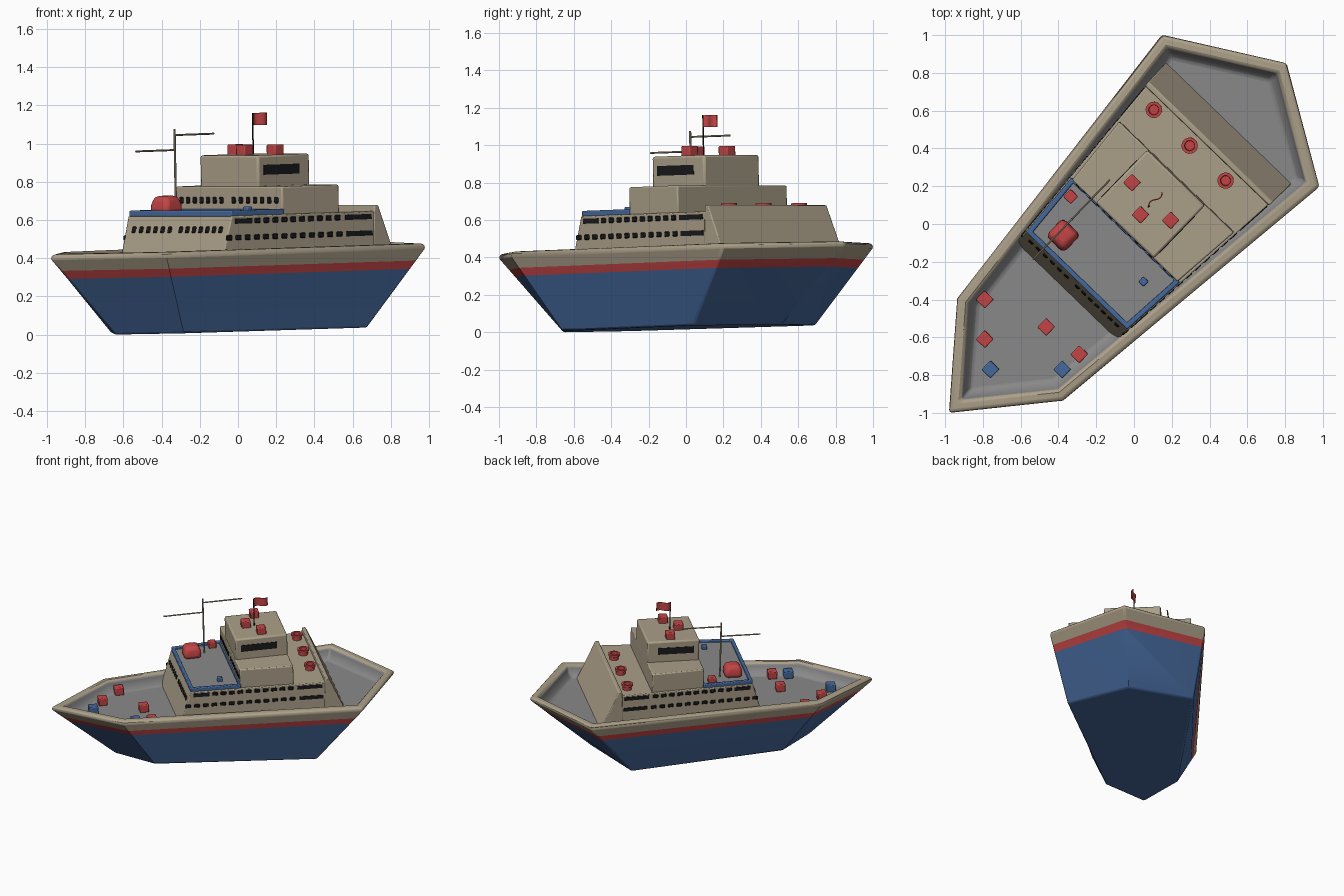
import bpy, bmesh, math
from mathutils import Matrix, Vector

if "Cube" in bpy.data.objects:
    bpy.data.objects.remove(bpy.data.objects["Cube"])

# Ship frame: x = aft, y = port, z = up; then trimmed by the bow and turned diagonally
YAW = math.radians(46)
U, V = (math.cos(YAW), math.sin(YAW)), (-math.sin(YAW), math.cos(YAW))
PLACE = Matrix.Rotation(YAW, 4, 'Z') @ Matrix.Translation((0.01, 0.01, 0)) @ Matrix.Rotation(-0.026, 4, 'Y')


def mat(name, rgb):
    m = bpy.data.materials.new(name)
    m.diffuse_color = (*rgb, 1)
    m.use_nodes = True
    m.node_tree.nodes["Principled BSDF"].inputs["Base Color"].default_value = m.diffuse_color
    return m


TAN = mat("tan", (0.41, 0.35, 0.25))
RED = mat("red", (0.55, 0.06, 0.06))
BLUE = mat("blue", (0.06, 0.14, 0.33))
GREY = mat("deck_grey", (0.25, 0.25, 0.25))
DARK = mat("dark_glass", (0.01, 0.01, 0.012))


def finish(name, bm, mats, bevel=0.0, seg=2, limit=40):
    bmesh.ops.recalc_face_normals(bm, faces=bm.faces)
    me = bpy.data.meshes.new(name)
    bm.to_mesh(me)
    bm.free()
    me.transform(PLACE)
    for m in mats:
        me.materials.append(m)
    ob = bpy.data.objects.new(name, me)
    bpy.context.collection.objects.link(ob)
    if bevel:
        b = ob.modifiers.new("bevel", 'BEVEL')
        b.width, b.segments, b.angle_limit = bevel, seg, math.radians(limit)
    bpy.context.view_layer.objects.active = ob
    ob.select_set(True)
    bpy.ops.object.shade_smooth_by_angle(angle=math.radians(35))
    ob.select_set(False)
    return ob


def loft(name, rings, mats, idx=None, **kw):
    """Closed skin through equal-sized rings, capped at both ends."""
    bm = bmesh.new()
    vs = [[bm.verts.new(p) for p in r] for r in rings]
    n = len(rings[0])
    for k in range(len(vs) - 1):
        for i in range(n):
            j = (i + 1) % n
            f = bm.faces.new((vs[k][i], vs[k][j], vs[k + 1][j], vs[k + 1][i]))
            f.material_index = idx[k] if idx else 0
    bm.faces.new(vs[0]).material_index = idx[0] if idx else 0
    bm.faces.new(vs[-1]).material_index = idx[-1] if idx else 0
    return finish(name, bm, mats, **kw)


def quad(a0, a1, w0, w1, z):
    return [(a0, -w0, z), (a1, -w1, z), (a1, w1, z), (a0, w0, z)]


def boxes(name, items, m, **kw):
    """Several boxes in one object: (centre, size, rotation matrix)."""
    bm = bmesh.new()
    for c, s, r in items:
        bmesh.ops.create_cube(bm, size=1, matrix=Matrix.Translation(c) @ r @ Matrix.Diagonal((*s, 1)))
    return finish(name, bm, [m], **kw)


def ship_xy(x, y):
    return x * U[0] + y * U[1] - 0.0, x * V[0] + y * V[1] - 0.01


def rod(bm, p, q, r):
    p, q = Vector(p), Vector(q)
    rot = (q - p).to_track_quat('Z', 'Y').to_matrix().to_4x4()
    bmesh.ops.create_cone(bm, cap_ends=True, segments=10, radius1=r, radius2=r, depth=(q - p).length,
                          matrix=Matrix.Translation((p + q) / 2) @ rot)


I4 = Matrix.Identity(4)

# Hull: six-sided outline lofted from keel to rim, then stepped in to the deck
def outline(bow, sa, sw, ra, rw, stern):
    return [Vector(p) for p in ((bow, 0), (sa, -sw), (ra, -rw), (stern, 0), (ra, rw), (sa, sw))]


KEEL = outline(-0.93, -0.68, 0.263, 0.49, 0.47, 0.69)
RIM = outline(-1.405, -0.935, 0.392, 0.828, 0.582, 1.18)


def hull_ring(t, z):
    return [(*k.lerp(r, t), z) for k, r in zip(KEEL, RIM)]


def inset(d, z):
    out = []
    for i, p in enumerate(RIM):
        e1, e2 = (p - RIM[i - 1]).normalized(), (RIM[(i + 1) % 6] - p).normalized()
        n1, n2 = Vector((-e1.y, e1.x)), Vector((-e2.y, e2.x))
        out.append((*(p + (n1 + n2) * d / (1 + n1.dot(n2))), z))
    return out


rings = [hull_ring((z - 0.024) / 0.411, z) for z in (0.024, 0.325, 0.368, 0.435)]
rings += [inset(0.012, 0.454), inset(0.05, 0.457), inset(0.068, 0.445), inset(0.08, 0.40), inset(0.115, 0.368)]
loft("hull", rings, [BLUE, RED, TAN, GREY], [0, 1, 2, 2, 2, 2, 3, 3], bevel=0.012)


# Superstructure
def half(a):
    return 0.408 + 0.074 * a


def tier(name, a0, a1, w0, w1, z0, z1, m=TAN, b=0.008):
    return loft(name, [quad(a0, a1, w0, w1, z0), quad(a0, a1, w0, w1, z1)], [m], bevel=b)


loft("lower_house", [quad(-0.505, 0.66, 0.371, 0.457, 0.36), quad(-0.42, 0.59, 0.377, 0.452, 0.632)],
     [TAN], bevel=0.006)
loft("aft_wall", [quad(0.56, 0.735, 0.452, 0.462, 0.36), quad(0.575, 0.602, 0.456, 0.458, 0.664)],
     [TAN], bevel=0.006)
tier("middle_house", -0.05, 0.345, 0.388, 0.422, 0.62, 0.777)
tier("bridge_tower", -0.045, 0.345, 0.212, 0.212, 0.76, 0.94, b=0.012)

# Blue-edged terrace
loft("terrace_edge", [quad(-0.42, -0.045, 0.372, 0.398, 0.628), quad(-0.42, -0.045, 0.372, 0.398, 0.66),
                      quad(-0.395, -0.06, 0.346, 0.372, 0.66), quad(-0.395, -0.06, 0.346, 0.372, 0.64)],
     [BLUE], bevel=0.006)
tier("terrace_floor", -0.397, -0.055, 0.348, 0.374, 0.63, 0.644, GREY, 0)

# Windows: side rows and long slots on both sides, plus front rows
wins, slots = [], []


def spread(a, b, n):
    return [a + (b - a) * i / (n - 1) for i in range(n)]


for s in (1, -1):
    taper = Matrix.Rotation(s * math.atan(0.074), 4, 'Z')
    for row, z in ((spread(-0.24, 0.32, 10), 0.604), (spread(-0.44, 0.33, 13), 0.518)):
        wins += [((a, s * (half(a) - 0.001), z), (0.042, 0.012, 0.028), taper) for a in row]
    for a0, a1, z in ((-0.40, -0.28, 0.604), (0.37, 0.555, 0.604), (0.38, 0.56, 0.518)):
        a = (a0 + a1) / 2
        slots.append(((a, s * (half(a) - 0.001), z), (a1 - a0, 0.012, 0.027), taper))
    slots.append(((0.13, s * 0.211, 0.863), (0.27, 0.008, 0.052), I4))
lean = Matrix.Rotation(math.atan(0.085 / 0.272), 4, 'Y')
for b in spread(0.055, 0.315, 6) + spread(-0.315, -0.025, 7):
    wins.append(((-0.443, b, 0.56), (0.01, 0.03, 0.034), lean))
for b in spread(0.055, 0.345, 7) + spread(-0.345, -0.035, 7):
    wins.append(((-0.05, b, 0.705), (0.01, 0.03, 0.034), I4))
boxes("windows", wins, DARK, bevel=0.005, seg=1)
boxes("window_slots", slots, DARK)

# Crates on the bow deck, tower roof and terrace
def crates(name, spots, s, h, z, m):
    boxes(name, [((*ship_xy(x, y), z + h / 2), (s, s, h), I4) for x, y in spots], m, bevel=0.006)


crates("deck_crates_red", [(-0.79, -0.4), (-0.79, -0.61), (-0.465, -0.545), (-0.29, -0.69)], 0.067, 0.06, 0.366, RED)
crates("deck_crates_blue", [(-0.76, -0.77), (-0.38, -0.77)], 0.067, 0.06, 0.366, BLUE)
crates("roof_crates", [(0, 0.23), (0.045, 0.06), (0.205, 0.03)], 0.066, 0.057, 0.935, RED)
crates("terrace_crate_red", [(-0.33, 0.15)], 0.056, 0.05, 0.64, RED)
crates("terrace_crate_blue", [(0.055, -0.3)], 0.038, 0.035, 0.64, BLUE)

# Big rounded locker on the terrace
ca, cb = ship_xy(-0.37, -0.055)
loft("terrace_locker", [[(ca + i * r, cb + j * r, z) for i, j in ((-1, -1), (1, -1), (1, 1), (-1, 1))]
                        for r, z in ((0.067, 0.64), (0.064, 0.69), (0.05, 0.735))],
     [RED], bevel=0.026, seg=3)

# Aft vents: round pots with a lip and a hollow top
for k, (x, y) in enumerate(((0.11, 0.61), (0.3, 0.42), (0.49, 0.235))):
    a, b = ship_xy(x, y)
    prof = ((0.034, 0.625), (0.034, 0.655), (0.043, 0.66), (0.043, 0.677), (0.027, 0.677), (0.025, 0.65))
    loft("aft_vent_%d" % (k + 1),
         [[(a + r * math.cos(t * math.pi / 10), b + r * math.sin(t * math.pi / 10), z) for t in range(20)]
          for r, z in prof], [RED])

# Mast with two yards
ma, mb = ship_xy(-0.32, 0.035)
bm = bmesh.new()
rod(bm, (ma, mb, 0.635), (ma, mb, 1.082), 0.006)
rod(bm, (ma, mb, 1.05), (ma + 0.295, mb, 1.05), 0.005)
rod(bm, (ma, mb, 0.972), (ma - 0.295, mb, 0.972), 0.005)
finish("mast", bm, [TAN])

# Flagpole and waving flag
fa, fb = ship_xy(0.09, 0.105)
bm = bmesh.new()
rod(bm, (fa, fb, 0.93), (fa, fb, 1.158), 0.004)
finish("flagpole", bm, [DARK])
side = [(fa + 0.105 * i / 8, fb + 0.012 * math.sin(i / 8 * 2 * math.pi)) for i in range(9)]
strip = [(a, b - 0.003) for a, b in side] + [(a, b + 0.003) for a, b in reversed(side)]
loft("flag", [[(a, b, z) for a, b in strip] for z in (1.093, 1.157)], [RED])
